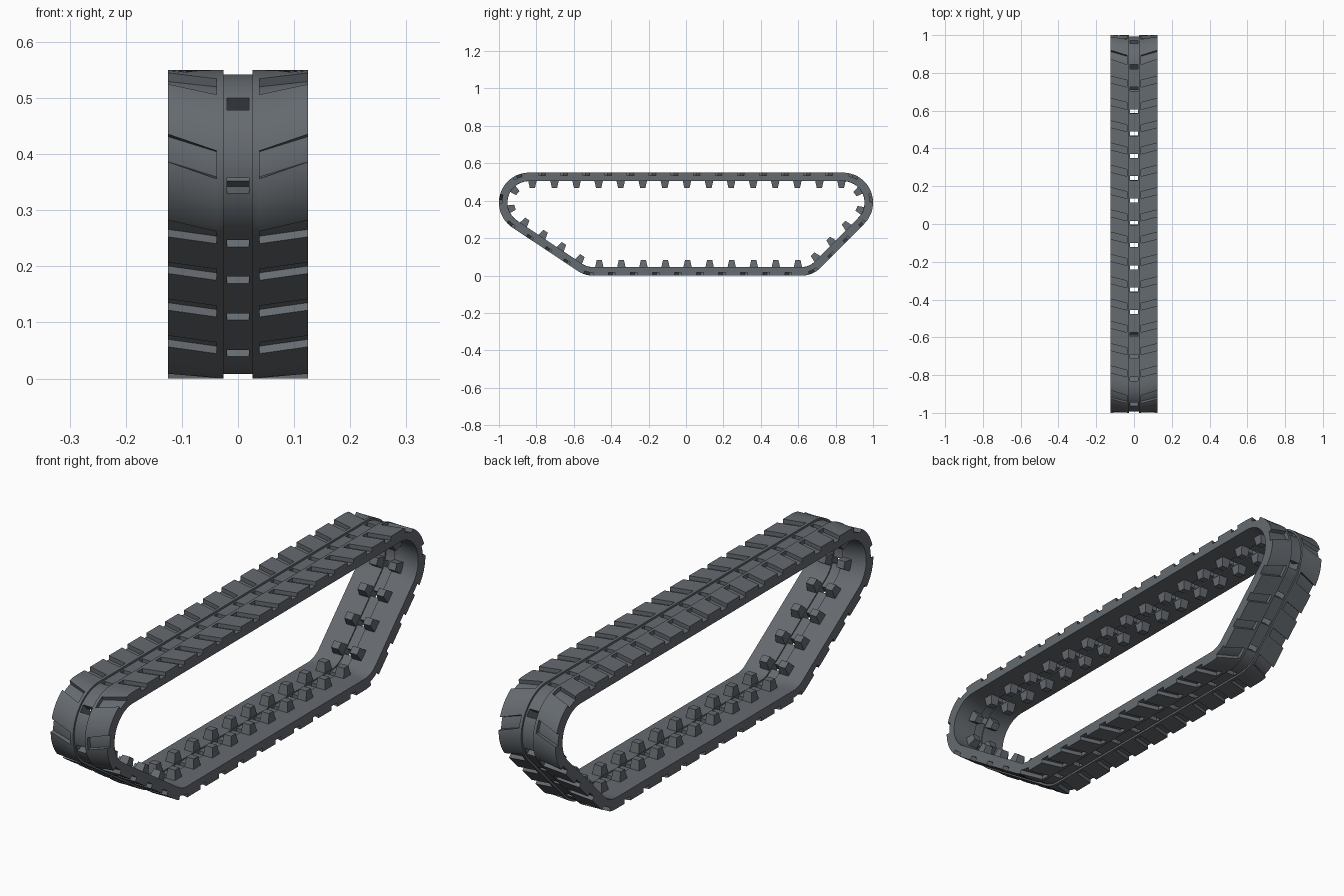
import bpy, bmesh, math
from mathutils import Vector

if "Cube" in bpy.data.objects:
    bpy.data.objects.remove(bpy.data.objects["Cube"])

THICK, LINKS = 0.045, 36
# guide circles (y, z, outer radius), clockwise seen from the right side
CIRCLES = [(-0.84, 0.39, 0.16), (0.84, 0.39, 0.16), (0.62, 0.14, 0.14), (-0.50, 0.14, 0.14)]


def build_path():
    """Alternating straight and arc pieces of the belt's inner line."""
    n, normals, pieces = len(CIRCLES), [], []
    for k in range(n):
        a, b = CIRCLES[k], CIRCLES[(k + 1) % n]
        dy, dz = b[0] - a[0], b[1] - a[1]
        dist = math.hypot(dy, dz)
        normals.append((math.atan2(dz, dy) + math.acos((a[2] - b[2]) / dist),
                        math.sqrt(dist ** 2 - (a[2] - b[2]) ** 2)))
    for k in range(n):
        ang, length = normals[k]
        y, z, r = CIRCLES[k]
        pieces.append((length, 'line', y, z, r - THICK, ang))
        y, z, r = CIRCLES[(k + 1) % n]
        turn = (ang - normals[(k + 1) % n][0]) % (2 * math.pi)
        pieces.append((turn * (r - THICK), 'arc', y, z, r - THICK, ang))
    return pieces


PATH = build_path()
TOTAL = sum(p[0] for p in PATH)
PITCH = TOTAL / LINKS
PHASE = 0.845


def frame(s):
    """Point, outward normal and tangent of the inner line at distance s."""
    s %= TOTAL
    for length, kind, y, z, r, ang in PATH:
        if s <= length:
            break
        s -= length
    if kind == 'arc':
        ang -= s / r
        s = 0
    nrm = Vector((0, math.cos(ang), math.sin(ang)))
    tan = Vector((0, nrm.z, -nrm.y))
    return Vector((0, y, z)) + nrm * r + tan * s, nrm, tan


def finish(name, bm, mat):
    bmesh.ops.remove_doubles(bm, verts=bm.verts, dist=1e-5)
    bmesh.ops.recalc_face_normals(bm, faces=bm.faces)
    me = bpy.data.meshes.new(name)
    bm.to_mesh(me)
    bm.free()
    ob = bpy.data.objects.new(name, me)
    bpy.context.collection.objects.link(ob)
    me.materials.append(mat)
    ob.modifiers.new("mirror", 'MIRROR').merge_threshold = 1e-5
    return ob


rubber = bpy.data.materials.new("dark_rubber")
rubber.diffuse_color = (0.13, 0.145, 0.16, 1)
rubber.use_nodes = True
rubber.node_tree.nodes["Principled BSDF"].inputs["Base Color"].default_value = rubber.diffuse_color

# rows along one link: sprocket hole, tread groove, tread block
rows = []
for link in range(LINKS):
    base = PHASE + link * PITCH
    for kind, a, b, steps in (('hole', -0.01, 0.012, 4), ('groove', 0.012, 0.048, 7),
                              ('block', 0.048, PITCH - 0.01, 12)):
        rows += [(kind, base + a + (b - a) * i / steps) for i in range(steps)]
xs = [0, 0.02, 0.026, 0.038, 0.125]


def heights(kind, col):
    """Inner and outer surface height of a belt cell, None where open."""
    if col < 0 or col > 3 or (col == 0 and kind == 'hole'):
        return None
    outer = 0.037 if col < 2 else THICK
    if col == 3 and kind == 'groove':
        outer = 0.029
    return (0.005 if col == 0 else 0.0), outer


# belt: chevron tread, centre channel and holes, one half
bm = bmesh.new()


def point(i, x, h):
    s = rows[i % len(rows)][1] + 0.022 * max(0, x - 0.038) / 0.087
    p, nrm, _ = frame(s)
    p = p + nrm * h
    p.x = x
    return bm.verts.new(p)


def wall(a, b, ends):
    """Close the step between neighbouring cells a and b."""
    if a is None and b is None:
        return
    if a is None or b is None:
        spans = [a or b]
    else:
        spans = [(a[k], b[k]) for k in (0, 1)]
    for lo, hi in spans:
        if abs(lo - hi) > 1e-6:
            (i, x), (j, w) = ends
            bm.faces.new((point(i, x, lo), point(j, w, lo), point(j, w, hi), point(i, x, hi)))


for i, (kind, _) in enumerate(rows):
    before = rows[i - 1][0]
    for col in range(4):
        x0, x1 = xs[col], xs[col + 1]
        cell = heights(kind, col)
        for h in cell or ():
            bm.faces.new((point(i, x0, h), point(i, x1, h), point(i + 1, x1, h), point(i + 1, x0, h)))
        wall(cell, heights(kind, col + 1), ((i, x1), (i + 1, x1)))
        wall(heights(before, col), cell, ((i, x0), (i, x1)))
belt = finish("track_belt", bm, rubber)
bpy.context.view_layer.objects.active = belt
belt.select_set(True)
bpy.ops.object.shade_smooth_by_angle(angle=math.radians(30))

# drive lugs: tapered teeth inside the belt beside every hole
bm = bmesh.new()
for link in range(LINKS):
    p, nrm, tan = frame(PHASE + link * PITCH)
    rings = []
    for h, half, x0, x1 in ((0.008, 0.024, 0.021, 0.063), (-0.037, 0.014, 0.025, 0.057)):
        rings.append([bm.verts.new(p + nrm * h + tan * t + Vector((x, 0, 0)))
                      for x, t in ((x0, -half), (x1, -half), (x1, half), (x0, half))])
    a, b = rings
    bm.faces.new(a)
    bm.faces.new(b)
    for k in range(4):
        m = (k + 1) % 4
        bm.faces.new((a[k], a[m], b[m], b[k]))
finish("drive_lugs", bm, rubber)
